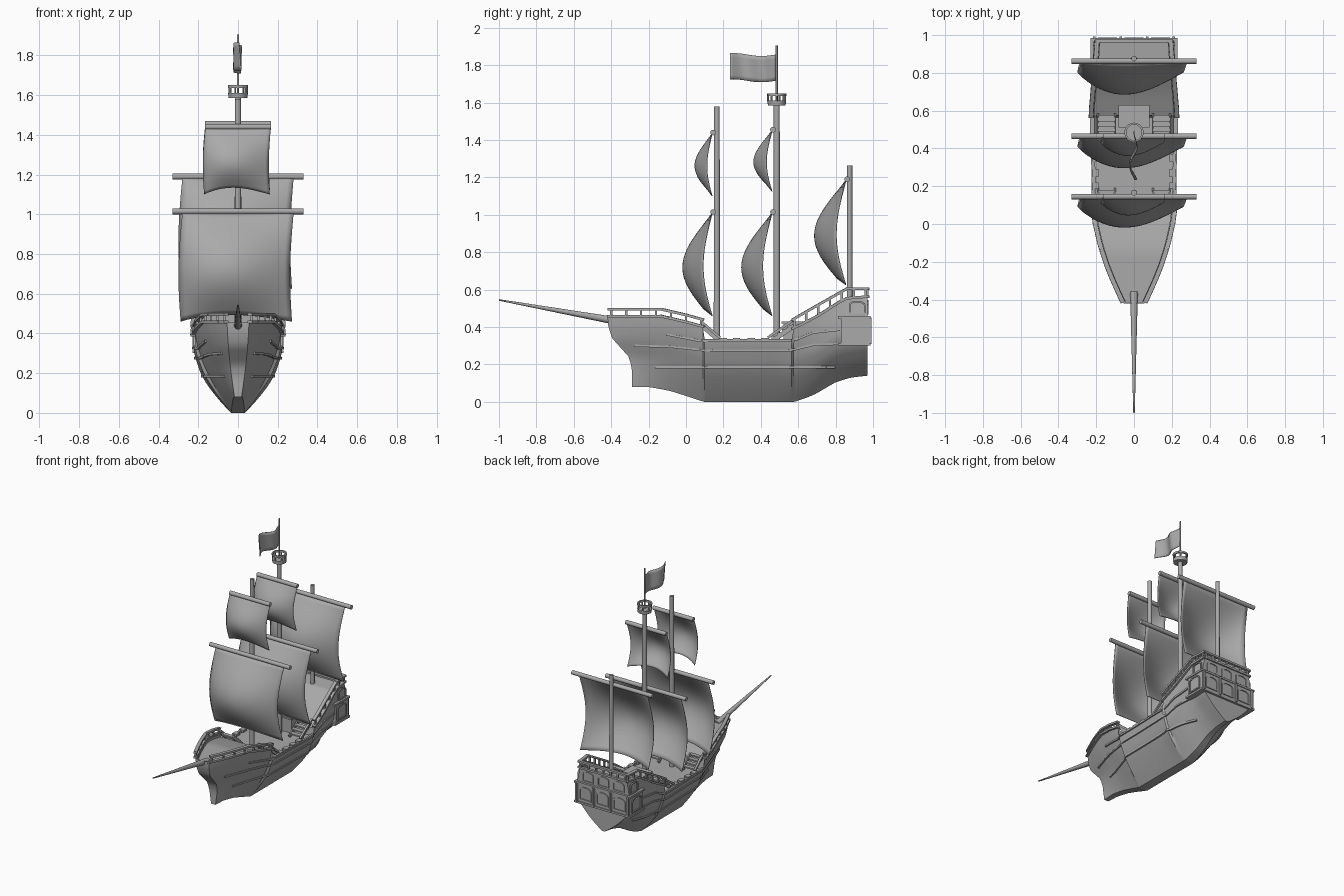
import bpy, bmesh, math
from mathutils import Vector, Matrix

if "Cube" in bpy.data.objects:
    bpy.data.objects.remove(bpy.data.objects["Cube"])

grey = bpy.data.materials.new("plain grey")
grey.diffuse_color = (0.4, 0.4, 0.4, 1)
grey.use_nodes = True
grey.node_tree.nodes["Principled BSDF"].inputs["Base Color"].default_value = grey.diffuse_color


def finish(name, bm, smooth=True):
    bmesh.ops.recalc_face_normals(bm, faces=bm.faces[:])
    me = bpy.data.meshes.new(name)
    bm.to_mesh(me)
    bm.free()
    ob = bpy.data.objects.new(name, me)
    bpy.context.collection.objects.link(ob)
    me.materials.append(grey)
    if smooth:
        bpy.ops.object.select_all(action='DESELECT')
        ob.select_set(True)
        bpy.context.view_layer.objects.active = ob
        bpy.ops.object.shade_smooth_by_angle(angle=math.radians(35))
    return ob


def interp(tab, x):
    if x <= tab[0][0]:
        return tab[0][1]
    for (a, p), (b, q) in zip(tab, tab[1:]):
        if x <= b:
            return p + (q - p) * (x - a) / (b - a)
    return tab[-1][1]


def box(bm, c, s):
    bmesh.ops.create_cube(bm, size=1, matrix=Matrix.Translation(c) @ Matrix.Diagonal((*s, 1)))


def rod(bm, a, b, r1, r2=None, seg=14):
    a, b = Vector(a), Vector(b)
    d = b - a
    m = Matrix.Translation((a + b) / 2) @ d.to_track_quat('Z', 'Y').to_matrix().to_4x4()
    bmesh.ops.create_cone(bm, cap_ends=True, segments=seg, radius1=r1,
                          radius2=r1 if r2 is None else r2, depth=d.length, matrix=m)


def beam(bm, a, b, w, h):
    a, b = Vector(a), Vector(b)
    d = b - a
    m = Matrix.Translation((a + b) / 2) @ d.to_track_quat('Y', 'Z').to_matrix().to_4x4()
    bmesh.ops.create_cube(bm, size=1, matrix=m @ Matrix.Diagonal((w, d.length + w * .5, h, 1)))


def path(bm, pts, w, h):
    for a, b in zip(pts, pts[1:]):
        beam(bm, a, b, w, h)


# Hull lines
STEM = [(.08, -.29), (.18, -.29), (.24, -.305), (.29, -.35), (.34, -.395), (.4, -.415), (.46, -.42)]
KEEL = [(-.42, .08), (-.3, .08), (-.15, .06), (-.02, .03), (.1, 0), (.58, 0), (.68, .035), (.8, .105), (.88, .13), (.97, .14)]
TOP = [(-.42, .455), (-.13, .455), (0, .425), (.09, .4), (.1, .335), (.565, .335), (.575, .39),
       (.7, .455), (.85, .55), (.97, .56)]
HALF = [(-.42, .055), (-.3, .11), (-.2, .15), (-.1, .18), (0, .203), (.1, .217), (.3, .22), (.6, .23), (.97, .22)]
KEELW = [(-.42, .018), (.1, .035), (.58, .035), (.97, .012)]
MID = [(0, 0), (.13, .19), (.27, .38), (.43, .58), (.6, .76), (.85, .94), (1, 1)]
STERN = [(0, 0), (.1, .28), (.2, .52), (.38, .86), (.55, 1), (.75, .97), (1, .87)]


def half_width(y, v):
    t = min(max((y - .5) / .45, 0), 1)
    s = interp(MID, v) * (1 - t) + interp(STERN, v) * t
    k = interp(KEELW, y)
    return k + (interp(HALF, y) - k) * s


def bow_shift(y, z):
    return max(0, 1 - (y + .42) / .5) * (interp(STEM, z) + .42)


def on_hull(y, z):
    s = interp(STEM, z) + .42
    Y = (y - .16 * s) / (1 - 2 * s)
    Y = Y if Y < .08 else y
    b = interp(KEEL, Y)
    return half_width(Y, min(max((z - b) / (interp(TOP, Y) - b), 0), 1))


# Hull: lofted stations with rim and sunken deck
bm = bmesh.new()
ys = sorted({round(-.42 + 1.39 * i / 40, 4) for i in range(41)} | {.09, .1, .565, .575, .85})
N = 16
rings = []
for y in ys:
    b, t = interp(KEEL, y), interp(TOP, y)
    pts = []
    for i in range(N + 1):
        z = b + (t - b) * i / N
        pts.append((half_width(y, i / N), y + bow_shift(y, z), z))
    w = pts[-1][0]
    pts += [(w - .015, pts[-1][1], t), (w - .015, pts[-1][1], t - .018)]
    pts += [(-p[0], p[1], p[2]) for p in reversed(pts)]
    rings.append([bm.verts.new(p) for p in pts])
n = len(rings[0])
for r, s in zip(rings, rings[1:]):
    for k in range(n):
        bm.faces.new((r[k], r[(k + 1) % n], s[(k + 1) % n], s[k]))
for r in (rings[0], rings[-1]):
    for k in range(n // 2 - 1):
        bm.faces.new((r[k], r[k + 1], r[n - 2 - k], r[n - 1 - k]))
finish("hull", bm)

# Wales running along both sides
bm = bmesh.new()
for line in ([(-.16, .185), (.79, .185)],
             [(-.27, .3), (-.08, .295), (.1, .275), (.56, .275), (.68, .305), (.82, .31)],
             [(.58, .33), (.68, .37), (.82, .385)],
             [(-.1, .36), (.08, .325), (.56, .325)]):
    y0, y1 = line[0][0], line[-1][0]
    for sx in (-1, 1):
        pts = []
        for i in range(25):
            y = y0 + (y1 - y0) * i / 24
            z = interp(line, y)
            pts.append((sx * (on_hull(y, z) + .001), y, z))
        path(bm, pts, .014, .012)
finish("wales", bm, False)

# Railings on the forecastle and the after deck
bm = bmesh.new()
fore = [(-.41, .495), (-.13, .495), (0, .465), (.09, .44)]
aft = [(.57, .44), (.7, .515), (.86, .605), (.97, .605)]
for sx in (-1, 1):
    for line in (fore, aft):
        y0, y1 = line[0][0], line[-1][0]
        yy = sorted({y0 + (y1 - y0) * i / 8 for i in range(9)} | {p[0] for p in line})
        px = lambda y: sx * (half_width(y, 1) + .002)
        path(bm, [(px(y), y, interp(line, y)) for y in yy], .024, .014)
        path(bm, [(px(y), y, interp(TOP, min(y, .09) if y < .2 else max(y, .575)) + .003) for y in yy], .026, .014)
        for i in range(7):
            y = y0 + .01 + (y1 - y0 - .02) * i / 6
            zb = interp(TOP, min(y, .09) if y < .2 else max(y, .575))
            box(bm, (px(y), y, (zb + interp(line, y)) / 2), (.012, .012, interp(line, y) - zb))
    # sloping stair rails
    beam(bm, (sx * .205, .57, .435), (sx * .205, .44, .345), .014, .014)
    beam(bm, (sx * .2, .08, .43), (sx * .2, .18, .345), .014, .014)
for z in (.605, .563):
    beam(bm, (-.19, .97, z), (.19, .97, z), .02, .014)
for i in range(7):
    box(bm, (-.18 + .06 * i, .97, .58), (.012, .012, .05))
finish("railings", bm, False)

# Stairs, cabin front and waist blocks
bm = bmesh.new()
for sx in (-1, 1):
    for i in range(4):
        box(bm, (sx * .145, .475 + .028 * i, .345 + .02 * i), (.09, .034, .01))
        box(bm, (sx * .145, .165 - .024 * i, .345 + .02 * i), (.09, .03, .01))
    for x in (.1, .19):
        beam(bm, (sx * x, .46, .325), (sx * x, .575, .405), .01, .025)
        beam(bm, (sx * x, .18, .325), (sx * x, .09, .405), .01, .025)
    for y in (.2, .27, .35, .42):
        box(bm, (sx * .205, y, .333), (.036, .04, .016))
box(bm, (0, .57, .36), (.15, .1, .12))
box(bm, (0, .57, .425), (.165, .12, .012))
finish("stairs_and_cabin", bm, False)

# Stern gallery with framed windows
bm = bmesh.new()
box(bm, (0, .905, .38), (.445, .15, .14))
for z in (.308, .452):
    box(bm, (0, .9, z), (.46, .172, .014))


def frame(fn, w, h):
    arch = [(w * math.cos(a * math.pi / 8), h * .5 + h * .5 * math.sin(a * math.pi / 8)) for a in range(9)]
    pts = [fn(*p) for p in [(w, -h)] + arch + [(-w, -h), (w, -h)]]
    path(bm, pts, .009, .009)


for x in (-.14, 0, .14):
    frame(lambda u, v: (x + u, .982, .38 + v), .045, .045)
    frame(lambda u, v: (x * .9 + u, .972, .505 + v), .042, .034)
for sx in (-1, 1):
    frame(lambda u, v: (sx * .224, .9 + u, .38 + v), .05, .05)
    frame(lambda u, v: (sx * .213, .915 + u, .5 + v), .04, .036)
    for x in (.07, .21):
        box(bm, (sx * x, .982, .38), (.014, .022, .14))
finish("stern_gallery", bm, False)

# Masts, bowsprit and yards
bm = bmesh.new()
rod(bm, (0, .165, .3), (0, .165, 1.58), .017, .015)
rod(bm, (0, .485, .3), (0, .485, 1.6), .018, .016)
rod(bm, (0, .875, .5), (0, .875, 1.265), .015, .014)
rod(bm, (0, .485, 1.58), (0, .485, 1.905), .006)
rod(bm, (0, -.36, .43), (0, -1, .545), .021, .004)
finish("masts_and_bowsprit", bm)
bm = bmesh.new()
for y, z, w in ((.145, 1.015, .33), (.465, 1.015, .33), (.862, 1.19, .33), (.145, 1.44, .165), (.465, 1.455, .165)):
    rod(bm, (-w, y, z), (w, y, z), .015)
finish("yards", bm)

# Crow's nest
bm = bmesh.new()
c = (0, .485)
rod(bm, (*c, 1.585), (*c, 1.61), .047, .05, 20)
for i in range(20):
    a, b = (2 * math.pi * k / 20 for k in (i, i + 1))
    p, q = ((.046 * math.cos(t), c[1] + .046 * math.sin(t), 1.643) for t in (a, b))
    beam(bm, p, q, .01, .014)
    if i % 3 == 0:
        rod(bm, (p[0], p[1], 1.605), p, .005, seg=6)
finish("crows_nest", bm)


def sheet(name, fn, nu, nv):
    bm = bmesh.new()
    g = [[bm.verts.new(fn(i / nu, j / nv)) for i in range(nu + 1)] for j in range(nv + 1)]
    for j in range(nv):
        for i in range(nu):
            bm.faces.new((g[j][i], g[j][i + 1], g[j + 1][i + 1], g[j + 1][i]))
    ob = finish(name, bm)
    m = ob.modifiers.new("thickness", 'SOLIDIFY')
    m.thickness, m.offset = .004, 0


# Sails: wind-filled sheets bulging forward and slightly to one side
def sail(name, y, zt, zb, w, belly):
    def fn(u, v):
        s = math.sin(math.pi * v ** 1.05)
        across = math.sin(math.pi * u ** .85)
        edge = belly * .33 * s
        yy = y - edge - across * belly * (.67 * s + .3 * v * v)
        x = -w + 2 * w * u - w * .05 * s - w * .03 * v
        return x, yy, zt + (zb - zt) * v + .035 * across * v * v
    sheet(name, fn, 20, 20)


sail("fore_course", .14, 1.01, .46, .28, .145)
sail("main_course", .46, 1.01, .46, .28, .15)
sail("mizzen_sail", .855, 1.185, .625, .28, .155)
sail("fore_topsail", .14, 1.435, 1.1, .165, .085)
sail("main_topsail", .46, 1.45, 1.125, .165, .09)

# Flag streaming forward
sheet("flag", lambda u, v: (.022 * math.sin(u * 6.5 + .6 * v) * min(1, u * 3), .48 - .245 * u,
                            1.857 - .14 * v - .008 * math.sin(u * 5)), 20, 6)
